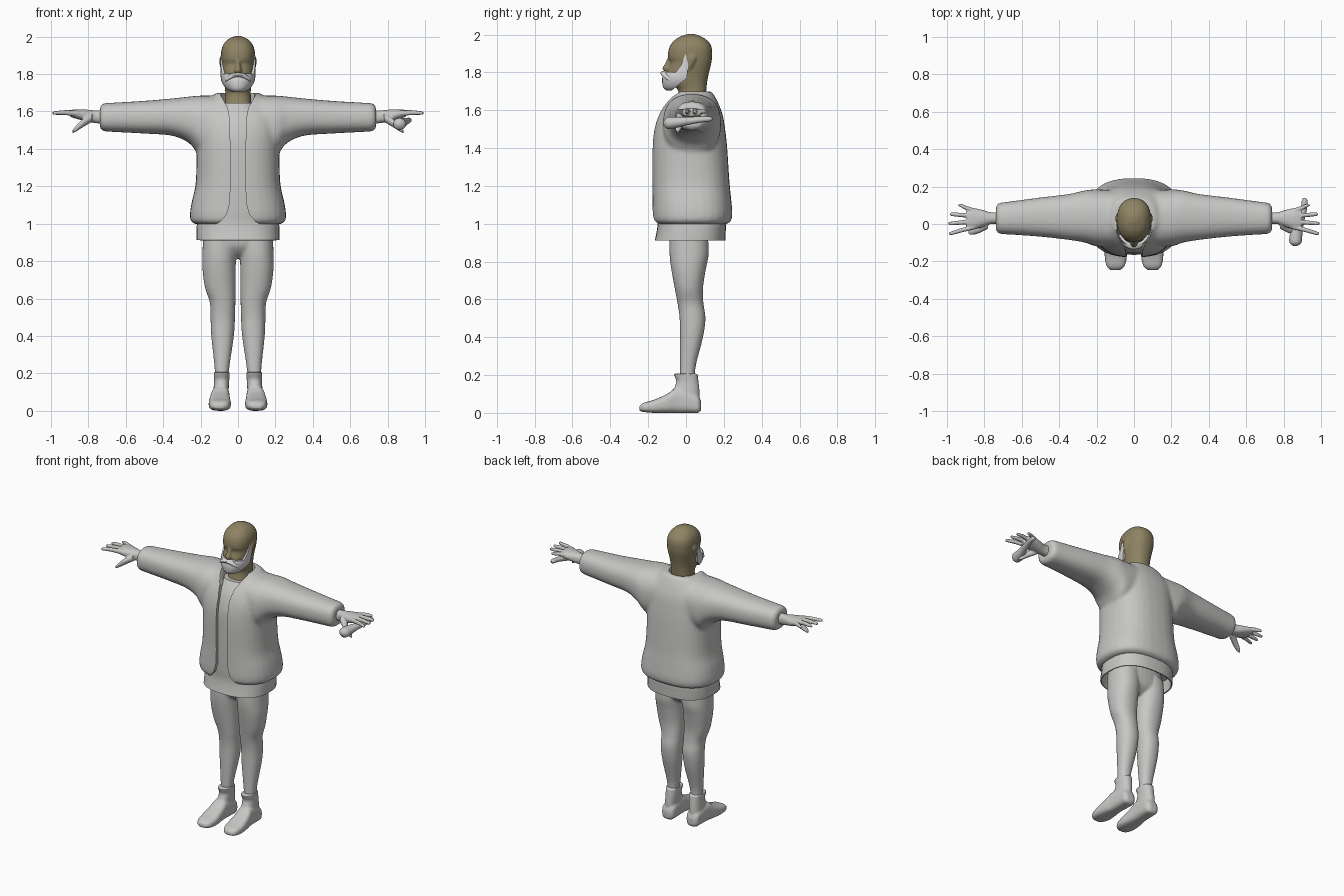
import bpy, bmesh, math
from mathutils import Vector

cube = bpy.data.objects.get("Cube")
if cube:
    bpy.data.objects.remove(cube, do_unlink=True)


def material(name, colour):
    mat = bpy.data.materials.new(name)
    mat.use_nodes = True
    mat.diffuse_color = (*colour, 1)
    mat.node_tree.nodes["Principled BSDF"].inputs["Base Color"].default_value = (*colour, 1)
    return mat


SKIN = material("olive skin", (.27, .225, .125))
CLOTH = material("light grey cloth", (.57, .57, .56))
BEARD = material("pale grey beard", (.68, .68, .68))


def spline(p, q, r, s, t):
    """Catmull-Rom blend of four cross-sections."""
    return [.5 * (2 * b + (c - a) * t + (2 * a - 5 * b + 4 * c - d) * t * t
                  + (3 * b - a - 3 * c + d) * t ** 3) for a, b, c, d in zip(p, q, r, s)]


def loft(bm, axis, rings, power=2.2, side=1, sides=32, open_start=False):
    """Rings are (position, min a, max a, min b, max b) across the given axis."""
    dense = []
    for i in range(len(rings) - 1):
        quad = [rings[max(0, min(len(rings) - 1, i + k))] for k in (-1, 0, 1, 2)]
        dense += [spline(*quad, k / 4) for k in range(4)]
    dense.append(rings[-1])
    loops = []
    for pos, a0, a1, b0, b1 in dense:
        loop = []
        for k in range(sides):
            ang = 2 * math.pi * k / sides
            c, s = math.cos(ang), math.sin(ang)
            a = (a0 + a1) / 2 + (a1 - a0) / 2 * math.copysign(abs(c) ** (2 / power), c)
            b = (b0 + b1) / 2 + (b1 - b0) / 2 * math.copysign(abs(s) ** (2 / power), s)
            x, y, z = {"x": (pos, a, b), "y": (a, pos, b), "z": (a, b, pos)}[axis]
            loop.append(bm.verts.new((x * side, y, z)))
        loops.append(loop)
    for low, high in zip(loops, loops[1:]):
        for k in range(sides):
            j = (k + 1) % sides
            bm.faces.new((low[k], low[j], high[j], high[k]))
    bm.faces.new(loops[-1])
    if not open_start:
        bm.faces.new(loops[0])


def prism(bm, points, offset):
    """Extrude a closed outline along a vector."""
    face = bm.faces.new([bm.verts.new(p) for p in points])
    out = bmesh.ops.extrude_face_region(bm, geom=[face])["geom"]
    bmesh.ops.translate(bm, vec=Vector(offset), verts=[g for g in out if isinstance(g, bmesh.types.BMVert)])


def make(name, bm, mat=None):
    bmesh.ops.recalc_face_normals(bm, faces=bm.faces[:])
    mesh = bpy.data.meshes.new(name)
    bm.to_mesh(mesh)
    bm.free()
    ob = bpy.data.objects.new(name, mesh)
    bpy.context.collection.objects.link(ob)
    if mat:
        mesh.materials.append(mat)
    return ob


def finish(ob, voxel=0, smooth=0, cutters=(), operation="DIFFERENCE"):
    """Fuse, soften and cut a part, then shade it."""
    if voxel:
        mod = ob.modifiers.new("fuse", "REMESH")
        mod.mode, mod.voxel_size = "VOXEL", voxel
        mod = ob.modifiers.new("soften", "SMOOTH")
        mod.factor, mod.iterations = .5, smooth
    for cutter in cutters:
        mod = ob.modifiers.new("cut", "BOOLEAN")
        mod.operation, mod.object, mod.solver = operation, cutter, "EXACT"
        cutter.hide_render = True
    bpy.ops.object.select_all(action="DESELECT")
    ob.select_set(True)
    bpy.context.view_layer.objects.active = ob
    bpy.ops.object.convert(target="MESH")
    bpy.ops.object.shade_smooth_by_angle(angle=math.radians(40))
    for cutter in cutters:
        bpy.data.objects.remove(cutter, do_unlink=True)


def wide(z, w, y0, y1):
    return (z, -w, w, y0, y1)


# Jacket: body and sleeves fused, with an open front and neck hole
bm = bmesh.new()
loft(bm, "z", [wide(.995, .215, -.14, .2), wide(1.01, .25, -.17, .235), wide(1.05, .257, -.178, .245),
               wide(1.12, .247, -.178, .24), wide(1.22, .226, -.178, .23), wide(1.4, .222, -.178, .218),
               wide(1.5, .225, -.168, .207), wide(1.58, .22, -.142, .193), wide(1.65, .17, -.1, .165),
               wide(1.7, .115, -.06, .135)], 2.5)
for side in (1, -1):
    loft(bm, "x", [(.1, -.12, .18, 1.4, 1.685), (.2, -.12, .185, 1.37, 1.685), (.26, -.1, .18, 1.43, 1.68),
                   (.35, -.085, .16, 1.47, 1.67), (.5, -.068, .142, 1.482, 1.657), (.65, -.057, .122, 1.49, 1.648),
                   (.72, -.052, .112, 1.495, 1.643), (.737, -.035, .095, 1.51, 1.625)], 2.4, side)
jacket = make("jacket", bm, CLOTH)
edge = [(.14, .96), (.13, .99), (.09, 1.015), (.06, 1.05), (.044, 1.11), (.04, 1.2), (.042, 1.55),
        (.055, 1.62), (.1, 1.7), (.1, 1.8)]
bm = bmesh.new()
prism(bm, [(x, -.4, z) for x, z in edge] + [(-x, -.4, z) for x, z in reversed(edge)], (0, .37, 0))
front_cutter = make("front_cutter", bm)
bm = bmesh.new()
loft(bm, "z", [wide(1.64, .085, -.1, .11), wide(1.8, .105, -.12, .125)])
finish(jacket, .011, 6, [front_cutter, make("neck_cutter", bm)])

# Shirt: open at the hem, seen through the jacket front
bm = bmesh.new()
loft(bm, "z", [wide(.912, .222, -.165, .208), wide(.96, .222, -.155, .21), wide(1.01, .218, -.15, .21),
               wide(1.1, .2, -.155, .19), wide(1.4, .18, -.158, .18), wide(1.5, .17, -.147, .17),
               wide(1.58, .13, -.12, .14), wide(1.645, .085, -.075, .1)], 2.5, open_start=True)
shirt = make("shirt", bm, CLOTH)
shell = shirt.modifiers.new("thickness", "SOLIDIFY")
shell.thickness = .008
finish(shirt)

# Trousers
bm = bmesh.new()
loft(bm, "z", [wide(.815, .04, -.02, .06), wide(.85, .13, -.06, .1), wide(.9, .185, -.085, .115),
               wide(1.02, .185, -.09, .115)])
for side in (1, -1):
    loft(bm, "z", [(.17, .053, .122, -.032, .047), (.25, .044, .127, -.032, .052), (.4, .022, .143, -.032, .09),
                   (.5, .016, .147, -.034, .103), (.58, .014, .151, -.045, .092), (.66, .013, .177, -.06, .09),
                   (.76, .012, .19, -.078, .105), (.84, .01, .19, -.087, .12), (.95, .005, .186, -.087, .115)],
         2.2, side)
finish(make("trousers", bm, CLOTH), .008, 4)

# Boots
for side, label in ((1, "left"), (-1, "right")):
    bm = bmesh.new()
    loft(bm, "z", [(.03, .048, .137, -.09, .068), (.1, .05, .132, -.075, .072), (.16, .047, .128, -.052, .067),
                   (.185, .045, .129, -.057, .064), (.208, .042, .131, -.068, .062)], 2.3, side)
    loft(bm, "y", [(-.247, .075, .125, .012, .035), (-.225, .05, .147, .005, .053), (-.17, .038, .157, 0, .069),
                   (-.1, .042, .152, 0, .1), (-.05, .045, .143, 0, .13), (.03, .044, .138, 0, .11),
                   (.065, .05, .134, 0, .09), (.08, .07, .115, .015, .06)], 3, side)
    finish(make(label + "_boot", bm, CLOTH), .007, 3)

# Hands with four spread fingers and a lowered thumb
fingers = [(.94, .1, .07), (.985, .052, .043), (.992, .003, .013), (.99, -.05, -.016)]
for side, label in ((1, "left"), (-1, "right")):
    bm = bmesh.new()
    loft(bm, "x", [(.68, -.005, .065, 1.53, 1.605), (.76, 0, .062, 1.538, 1.606), (.81, -.015, .075, 1.547, 1.61),
                   (.86, -.03, .085, 1.56, 1.612), (.895, -.025, .08, 1.57, 1.608)], 2.3, side)
    for tip, y, base in fingers:
        mid = (base + y) / 2
        loft(bm, "x", [(.85, base - .013, base + .013, 1.573, 1.605),
                       ((.85 + tip) / 2, mid - .012, mid + .012, 1.58, 1.608),
                       (tip - .012, y - .01, y + .01, 1.582, 1.602),
                       (tip, y - .005, y + .005, 1.586, 1.597)], 2, side, 12)
    loft(bm, "x", [(.78, -.025, .025, 1.545, 1.59), (.83, -.05, -.005, 1.515, 1.56),
                   (.865, -.058, -.022, 1.493, 1.525), (.885, -.055, -.035, 1.483, 1.5)], 2, side, 16)
    finish(make(label + "_hand", bm, CLOTH), .005, 2)

# Tapered stick held under the left palm
bm = bmesh.new()
loft(bm, "y", [(-.118, .852, .872, 1.523, 1.543), (-.1, .832, .895, 1.502, 1.563), (-.06, .833, .9, 1.505, 1.565),
               (0, .86, .907, 1.52, 1.565), (.08, .89, .925, 1.535, 1.566), (.125, .897, .927, 1.54, 1.567),
               (.14, .907, .918, 1.55, 1.558)], 2)
finish(make("held_stick", bm, CLOTH))

# Head with neck, nose, brow and ears
bm = bmesh.new()
loft(bm, "z", [wide(1.62, .074, -.055, .1), wide(1.7, .068, -.04, .107), wide(1.75, .074, -.085, .112),
               wide(1.8, .081, -.102, .122), wide(1.85, .087, -.086, .134), wide(1.88, .09, -.095, .138),
               wide(1.92, .09, -.092, .138), wide(1.955, .08, -.075, .125), wide(1.985, .055, -.04, .09),
               wide(2.003, .018, .01, .045)], 2.3)
loft(bm, "z", [wide(1.805, .014, -.115, -.07), wide(1.82, .021, -.126, -.07), wide(1.845, .014, -.112, -.07),
               wide(1.885, .01, -.094, -.06)], 2, sides=16)
for side in (1, -1):
    loft(bm, "z", [(1.815, .075, .088, .005, .025), (1.84, .075, .096, .003, .04), (1.875, .075, .1, .005, .057),
                   (1.895, .075, .094, .02, .048)], 2, side, 16)
finish(make("head", bm, SKIN), .006, 3)

# Beard: a slightly larger jaw trimmed to a slanted side outline
bm = bmesh.new()
loft(bm, "z", [wide(1.705, .04, -.105, .05), wide(1.72, .064, -.12, .09), wide(1.75, .084, -.126, .11),
               wide(1.78, .092, -.124, .125), wide(1.82, .094, -.112, .13), wide(1.92, .095, -.1, .14)], 2.2)
beard = make("beard", bm, BEARD)
outline = [(-.002, 1.9), (.012, 1.84), (.005, 1.77), (-.05, 1.725), (-.08, 1.7), (-.14, 1.7), (-.14, 1.785),
           (-.1, 1.803), (-.055, 1.8), (-.025, 1.84)]
bm = bmesh.new()
prism(bm, [(-.2, y, z) for y, z in outline], (.4, 0, 0))
finish(beard, cutters=[make("beard_cutter", bm)], operation="INTERSECT")

# Moustache
bm = bmesh.new()
for side in (1, -1):
    loft(bm, "x", [(-.004, -.136, -.09, 1.785, 1.808), (.025, -.132, -.08, 1.778, 1.805),
                   (.05, -.118, -.07, 1.765, 1.793), (.068, -.1, -.06, 1.757, 1.775)], 2, side, 16)
finish(make("moustache", bm, BEARD))
